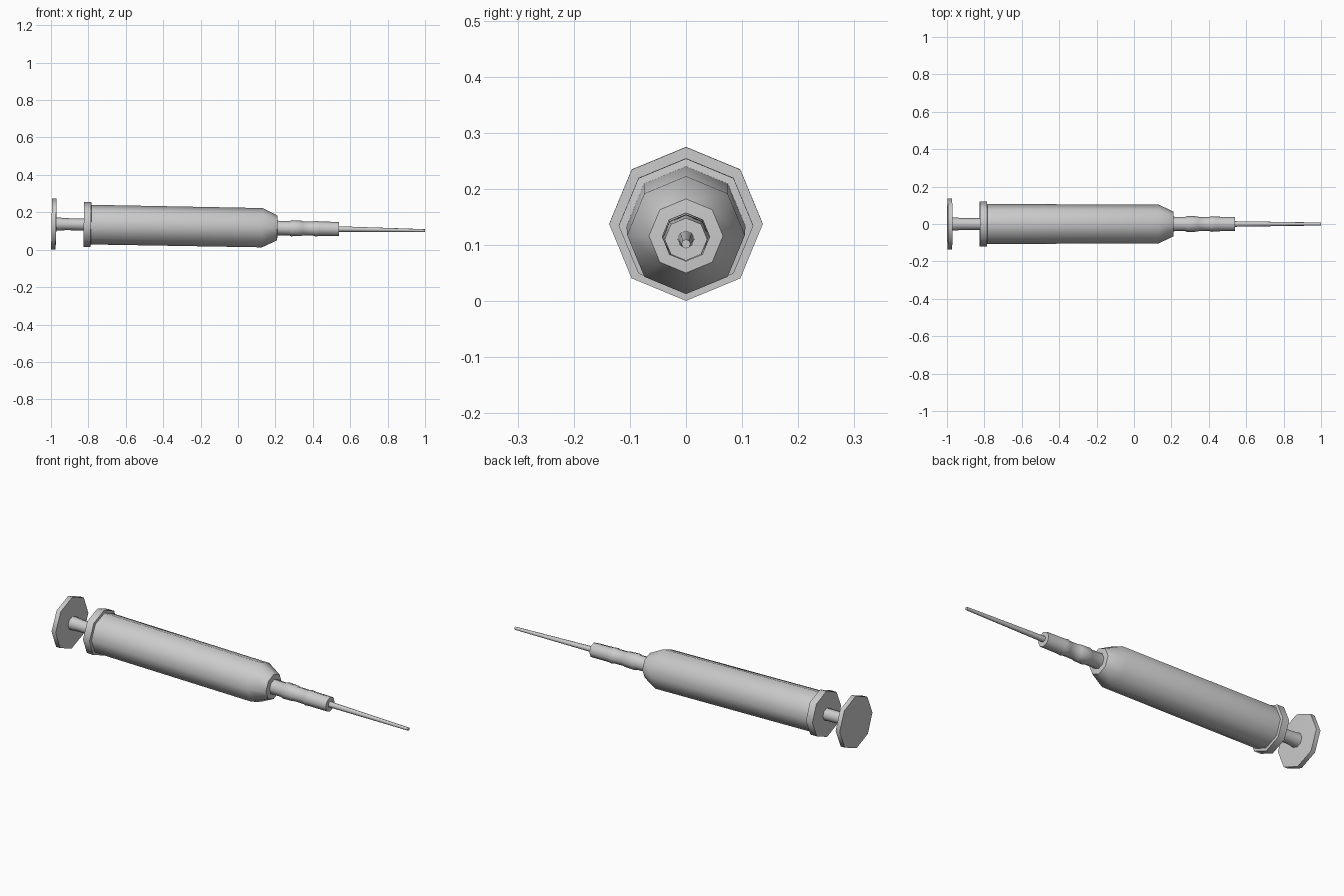
import bpy, bmesh, math

if "Cube" in bpy.data.objects:
    bpy.data.objects.remove(bpy.data.objects["Cube"])

SIDES = 8
TILT = math.radians(1.03)   # the body rests on its two rims, nose slightly down
AXIS_Z = 0.12


def lathe(name, profile):
    """Spin (x, radius) points round the x axis and cap both ends."""
    bm = bmesh.new()
    rings = []
    for x, r in profile:
        rings.append([bm.verts.new((x, r * math.cos(math.tau * i / SIDES),
                                    r * math.sin(math.tau * i / SIDES)))
                      for i in range(SIDES)])
    for a, b in zip(rings, rings[1:]):
        for i in range(SIDES):
            j = (i + 1) % SIDES
            bm.faces.new((a[i], a[j], b[j], b[i]))
    bm.faces.new(rings[0])
    bm.faces.new(rings[-1])
    bmesh.ops.recalc_face_normals(bm, faces=bm.faces)
    mesh = bpy.data.meshes.new(name)
    bm.to_mesh(mesh)
    bm.free()
    ob = bpy.data.objects.new(name, mesh)
    bpy.context.collection.objects.link(ob)
    ob.location.z = AXIS_Z
    ob.rotation_euler.y = TILT
    bpy.ops.object.select_all(action='DESELECT')
    ob.select_set(True)
    bpy.context.view_layer.objects.active = ob
    bpy.ops.object.shade_smooth_by_angle(angle=math.radians(60))
    return ob


# Thumb plate and plunger rod
lathe("plunger", [(-0.997, 0.137), (-0.973, 0.137), (-0.971, 0.036),
                  (-0.92, 0.032), (-0.81, 0.032)])

# Barrel with rear flange and tapered shoulder
lathe("barrel", [(-0.825, 0.12), (-0.787, 0.12), (-0.785, 0.106),
                 (0.13, 0.105), (0.21, 0.066), (0.212, 0.036)])

# Needle hub with raised grip rings
lathe("needle_hub", [(0.20, 0.039), (0.275, 0.038), (0.285, 0.043),
                     (0.34, 0.041), (0.345, 0.038), (0.405, 0.038),
                     (0.415, 0.042), (0.435, 0.039), (0.54, 0.038)])

# Needle
lathe("needle", [(0.53, 0.015), (1.0, 0.008)])
